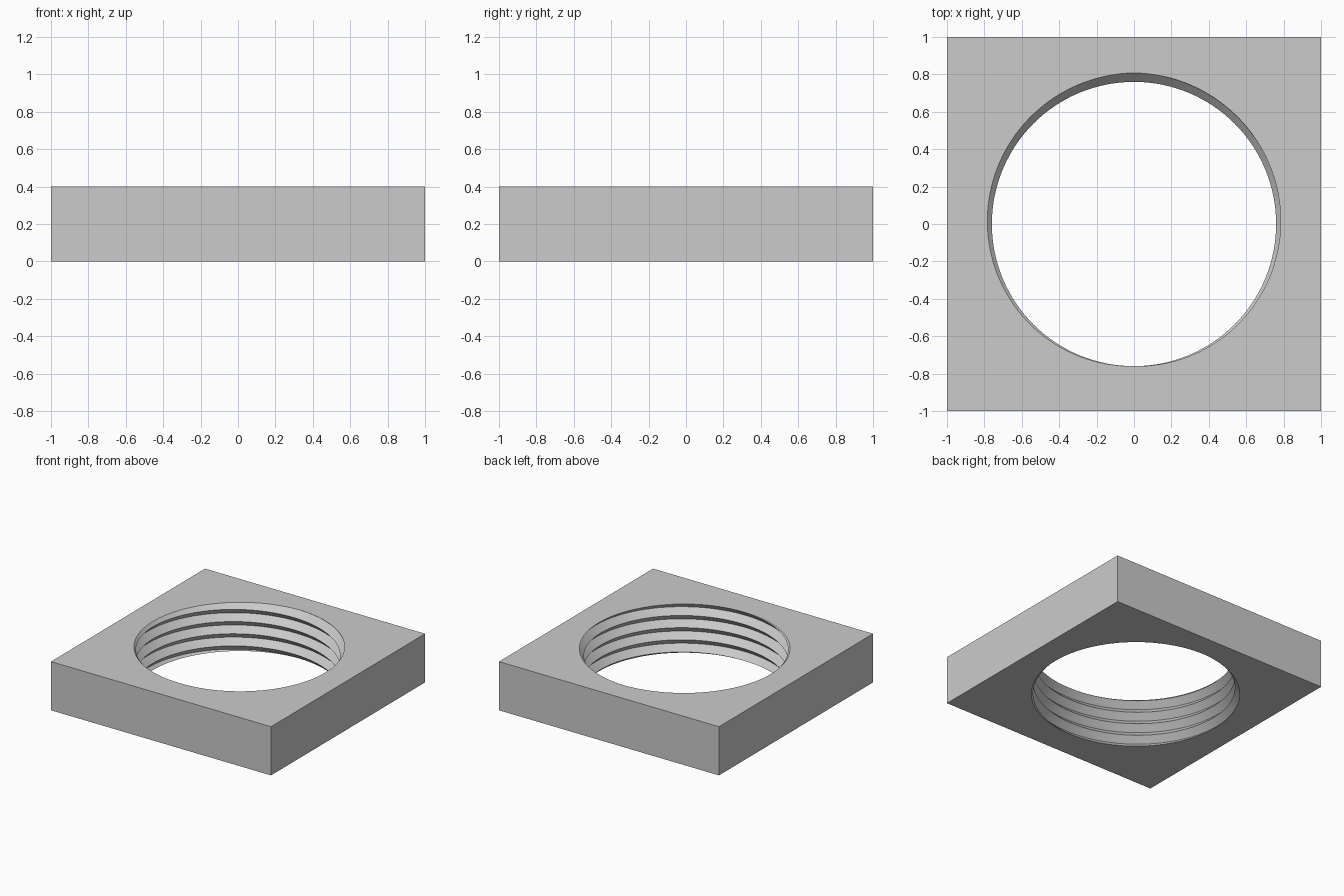
import bpy
import bmesh
import math

default_cube = bpy.data.objects.get("Cube")
if default_cube:
    bpy.data.objects.remove(default_cube, do_unlink=True)

HEIGHT = 0.4
PITCH = 0.1
GROOVE_RADIUS = 0.808
CREST_RADIUS = 0.76
SEGMENTS = 128

grey = bpy.data.materials.new("plain_grey")
grey.use_nodes = True
colour = (0.6, 0.6, 0.6, 1)
grey.diffuse_color = colour
grey.node_tree.nodes["Principled BSDF"].inputs["Base Color"].default_value = colour

bm = bmesh.new()

# Helical V thread, right handed, run past both ends of the hole
columns = []
for i in range(SEGMENTS + 1):
    angle = math.pi / 2 + math.tau * i / SEGMENTS
    column = []
    for row in range(-6, 14):
        radius = CREST_RADIUS if row % 2 else GROOVE_RADIUS
        z = PITCH * (row / 2 + i / SEGMENTS)
        column.append(bm.verts.new((radius * math.cos(angle), radius * math.sin(angle), z)))
    columns.append(column)
for a, b in zip(columns, columns[1:]):
    for j in range(len(a) - 1):
        bm.faces.new((a[j], a[j + 1], b[j + 1], b[j]))
bmesh.ops.remove_doubles(bm, verts=bm.verts[:], dist=1e-4)

# Trim the thread flush with the bottom and top of the block
for z, direction in ((0, -1), (HEIGHT, 1)):
    bmesh.ops.bisect_plane(bm, geom=bm.verts[:] + bm.edges[:] + bm.faces[:], dist=1e-5,
                           plane_co=(0, 0, z), plane_no=(0, 0, direction), clear_outer=True)

# Bottom and top plates: square outline filled around the hole
corners = []
for z in (0, HEIGHT):
    rim = [e for e in bm.edges if e.is_boundary and all(abs(v.co.z - z) < 1e-4 for v in e.verts)]
    square = [bm.verts.new((x, y, z)) for x, y in ((-1, -1), (1, -1), (1, 1), (-1, 1))]
    outline = [bm.edges.new((square[k], square[(k + 1) % 4])) for k in range(4)]
    bmesh.ops.triangle_fill(bm, edges=rim + outline, use_beauty=True, normal=(0, 0, 1))
    corners.append(square)

# Outer walls
low, high = corners
for k in range(4):
    n = (k + 1) % 4
    bm.faces.new((low[k], low[n], high[n], high[k]))
bmesh.ops.recalc_face_normals(bm, faces=bm.faces[:])

mesh = bpy.data.meshes.new("threaded_block")
bm.to_mesh(mesh)
bm.free()
mesh.materials.append(grey)
block = bpy.data.objects.new("threaded_block", mesh)
bpy.context.collection.objects.link(block)

# Smooth around the thread, sharp at crests and block edges
bpy.ops.object.select_all(action="DESELECT")
block.select_set(True)
bpy.context.view_layer.objects.active = block
bpy.ops.object.shade_smooth_by_angle(angle=math.radians(30))
